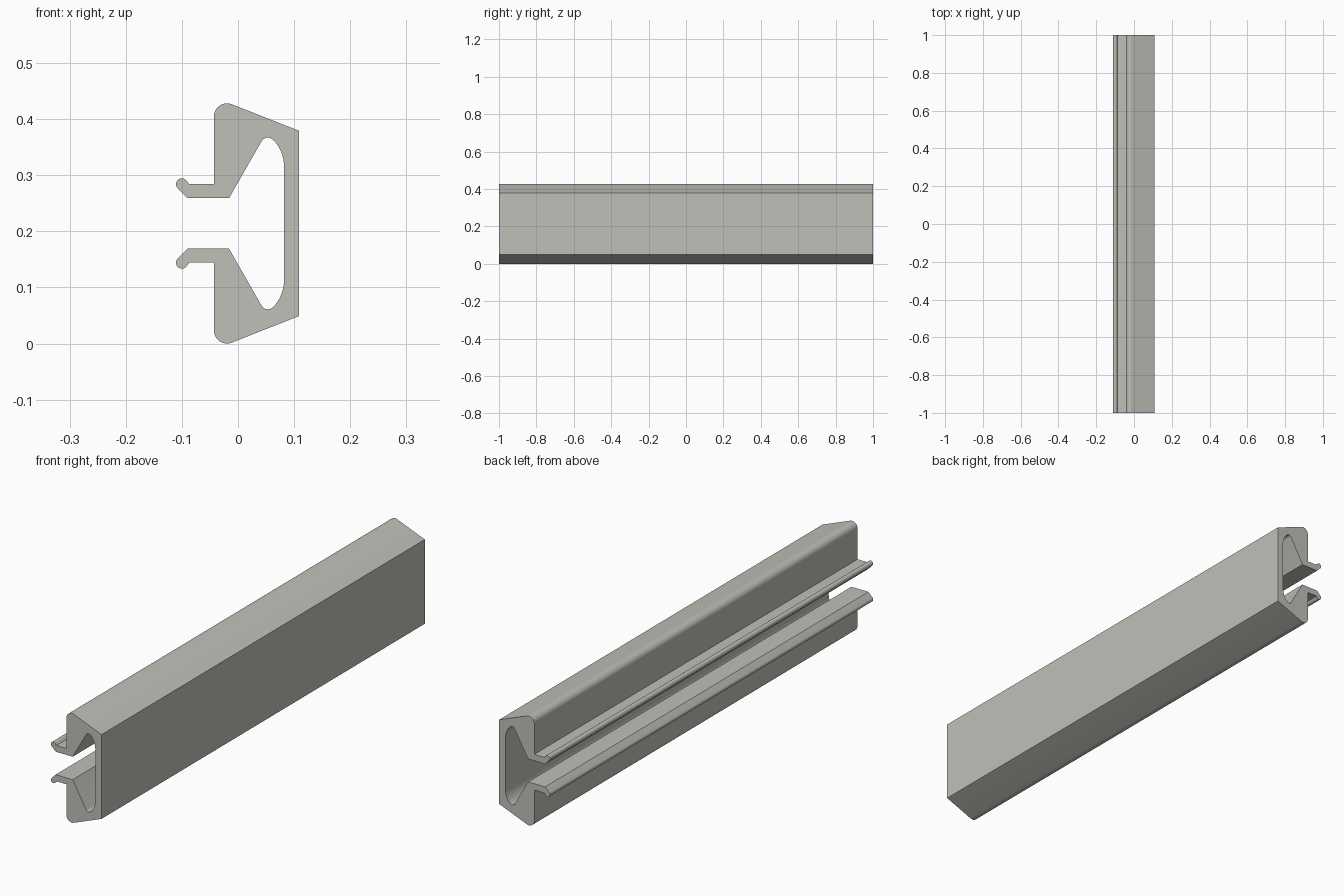
import bpy, bmesh, math
from mathutils import Vector

if "Cube" in bpy.data.objects:
    bpy.data.objects.remove(bpy.data.objects["Cube"])

MID = 0.214      # height of the symmetry plane
HALF_LENGTH = 1.0


def arc(cx, cz, r, a0, a1, n):
    """Points on an arc, angles in degrees."""
    return [(cx + r * math.cos(math.radians(a0 + (a1 - a0) * i / n)),
             cz + r * math.sin(math.radians(a0 + (a1 - a0) * i / n)))
            for i in range(n + 1)]


# Upper half of the section, from the outer wall round to the inner wall
upper = [(0.109, 0.379)]
upper += arc(-0.0195, 0.4045, 0.0235, 68.5, 180, 12)    # rounded shoulder
upper += [(-0.043, 0.284), (-0.087, 0.284)]             # top of the lip
upper += arc(-0.1, 0.284, 0.0105, 45, 225, 14)          # rounded lip bead
upper += [(-0.09, 0.259), (-0.016, 0.259)]              # underside of the lip
upper += arc(0.053, 0.3545, 0.0125, 150, 45, 10)        # pocket crown
upper += arc(0.012, 0.315, 0.07, 44, 0, 10)             # pocket outer curve

# Mirrored lower half closes the section
profile = upper + [(x, 2 * MID - z) for x, z in reversed(upper)]

# Extrude the section along the rail
bm = bmesh.new()
face = bm.faces.new([bm.verts.new((x, -HALF_LENGTH, z)) for x, z in profile])
result = bmesh.ops.extrude_face_region(bm, geom=[face], use_keep_orig=True)
moved = [g for g in result["geom"] if isinstance(g, bmesh.types.BMVert)]
bmesh.ops.translate(bm, verts=moved, vec=Vector((0, 2 * HALF_LENGTH, 0)))
bmesh.ops.recalc_face_normals(bm, faces=bm.faces[:])
mesh = bpy.data.meshes.new("channel_rail")
bm.to_mesh(mesh)
bm.free()

rail = bpy.data.objects.new("channel_rail", mesh)
bpy.context.collection.objects.link(rail)

# Single warm grey colour
grey = bpy.data.materials.new("warm_grey")
grey.diffuse_color = (0.53, 0.53, 0.49, 1)
grey.use_nodes = True
grey.node_tree.nodes["Principled BSDF"].inputs["Base Color"].default_value = grey.diffuse_color
mesh.materials.append(grey)

# Smooth curves, sharp corners
bpy.context.view_layer.objects.active = rail
rail.select_set(True)
bpy.ops.object.shade_smooth_by_angle(angle=math.radians(22))
